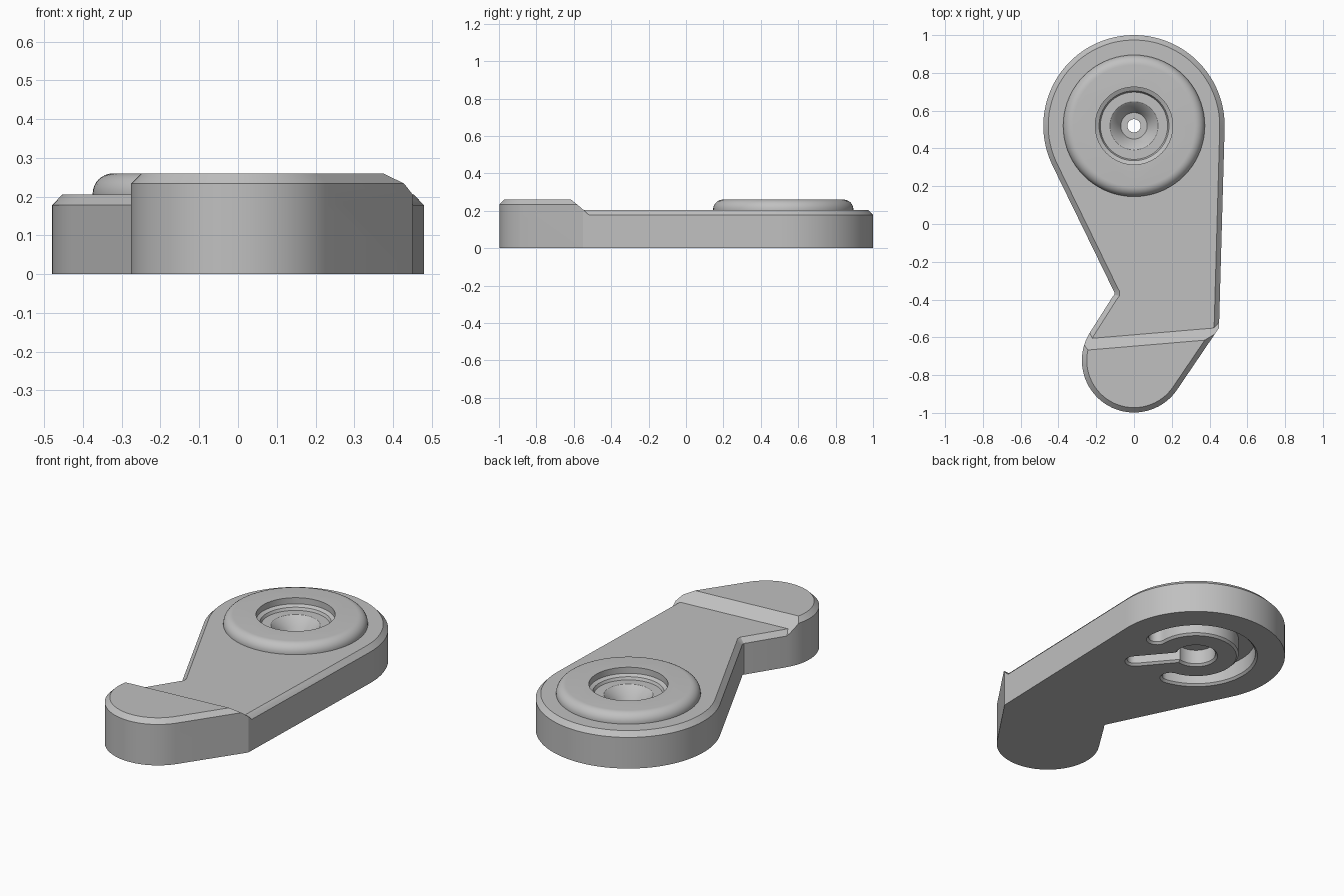
import bpy, bmesh
from math import sin, cos, pi, radians, atan2
from mathutils import Vector

cube = bpy.data.objects.get("Cube")
if cube:
    bpy.data.objects.remove(cube, do_unlink=True)

# Single grey material
grey = bpy.data.materials.new("plain_grey")
grey.use_nodes = True
colour = (0.53, 0.53, 0.53, 1)
grey.diffuse_color = colour
grey.node_tree.nodes["Principled BSDF"].inputs["Base Color"].default_value = colour

HUB = Vector((0, 0.52))
TOE = Vector((0, -0.722))


def arc(centre, r, start, end, n):
    """Points along an arc, angles in degrees."""
    angles = [radians(start + (end - start) * i / n) for i in range(n + 1)]
    return [Vector((centre[0] + r * cos(a), centre[1] + r * sin(a))) for a in angles]


def circle(r, n=72):
    return arc(HUB, r, 0, 360, n)[:-1]


def inset(points, d):
    """Mitred inward offset of a counter-clockwise outline."""
    result = []
    for i, p in enumerate(points):
        a = (p - points[i - 1]).normalized()
        b = (points[(i + 1) % len(points)] - p).normalized()
        na, nb = Vector((-a.y, a.x)), Vector((-b.y, b.x))
        result.append(p + (na + nb) * d / (1 + na.dot(nb)))
    return result


def stroke(path, r):
    """Round-ended outline of the given half width around a path."""
    def side(pts):
        out = []
        for i, p in enumerate(pts):
            t = pts[min(i + 1, len(pts) - 1)] - pts[max(i - 1, 0)]
            out.append(p + Vector((t.y, -t.x)).normalized() * r)
        t = pts[-1] - pts[-2]
        a = atan2(t.y, t.x) * 180 / pi
        return out + arc(pts[-1], r, a - 90, a + 90, 12)[1:-1]
    return side(path) + side(path[::-1])


def loft(name, rings):
    """Closed solid through (outline, height) rings, bottom to top."""
    bm = bmesh.new()
    loops = [[bm.verts.new((p.x, p.y, z)) for p in pts] for pts, z in rings]
    n = len(loops[0])
    for low, high in zip(loops, loops[1:]):
        for i in range(n):
            j = (i + 1) % n
            bm.faces.new((low[i], low[j], high[j], high[i]))
    bm.faces.new(loops[0][::-1])
    bm.faces.new(loops[-1])
    return finish(name, bm)


def finish(name, bm):
    bmesh.ops.recalc_face_normals(bm, faces=bm.faces)
    mesh = bpy.data.meshes.new(name)
    bm.to_mesh(mesh)
    bm.free()
    mesh.materials.append(grey)
    obj = bpy.data.objects.new(name, mesh)
    bpy.context.collection.objects.link(obj)
    return obj


def combine(target, other, operation):
    mod = target.modifiers.new(other.name, 'BOOLEAN')
    mod.object, mod.operation, mod.solver = other, operation, 'EXACT'
    bpy.context.view_layer.objects.active = target
    bpy.ops.object.modifier_apply(modifier=mod.name)
    bpy.data.objects.remove(other, do_unlink=True)


# Lever outline: round hub, notch on one side, round toe, corner on the other
outline = arc(HUB, 0.48, -2, 206, 60)
outline += [Vector(p) for p in ((-0.112, -0.345), (-0.104, -0.36),
                                (-0.104, -0.373), (-0.113, -0.385))]
outline += arc(TOE, 0.276, 148, 325, 40)
outline += [Vector((0.45, -0.55))]
rim = inset(outline, 0.026)

lever = loft("lever_body", [(outline, 0), (outline, 0.178), (rim, 0.205)])

# Raised toe, cut off by a sloping ramp
toe = loft("raised_toe", [(outline, 0), (outline, 0.234), (rim, 0.26)])
bm = bmesh.new()
bm.from_mesh(toe.data)
cut = bmesh.ops.bisect_plane(bm, geom=bm.verts[:] + bm.edges[:] + bm.faces[:],
                             plane_co=(-0.22, -0.605, 0.205),
                             plane_no=(-0.084, 0.996, 1.09), clear_outer=True)
edges = [e for e in cut["geom_cut"] if isinstance(e, bmesh.types.BMEdge)]
bmesh.ops.contextual_create(bm, geom=edges)
bmesh.ops.recalc_face_normals(bm, faces=bm.faces)
bm.to_mesh(toe.data)
bm.free()
combine(lever, toe, 'UNION')

# Round boss with a rolled edge
roll = [(circle(0.322 + 0.053 * cos(a)), 0.208 + 0.052 * sin(a))
        for a in [i * pi / 16 for i in range(9)]]
combine(lever, loft("round_boss", [(circle(0.375), 0.12)] + roll), 'UNION')

# Stepped recess and through hole in the boss
combine(lever, loft("recess", [
    (circle(0.035), -0.1), (circle(0.035), 0.125), (circle(0.07), 0.125),
    (circle(0.085), 0.15), (circle(0.122), 0.196), (circle(0.128), 0.2),
    (circle(0.178), 0.2), (circle(0.185), 0.215), (circle(0.205), 0.225),
    (circle(0.205), 0.3)]), 'DIFFERENCE')


# Underside grooves with a small chamfer at the mouth
def groove(name, shape, r, depth):
    combine(lever, loft(name, [(shape(r + 0.012), -0.02), (shape(r + 0.012), 0),
                               (shape(r), 0.012), (shape(r), depth)]), 'DIFFERENCE')


AXIS = -50
ring_path = arc(HUB, 0.275, AXIS + 50, AXIS + 310, 60)
slot_path = [HUB, HUB + Vector((cos(radians(AXIS)), sin(radians(AXIS)))) * 0.335]
groove("ring_groove", lambda r: stroke(ring_path, r), 0.045, 0.1)
groove("slot_groove", lambda r: stroke(slot_path, r), 0.042, 0.095)
groove("hub_groove", circle, 0.105, 0.0953)

# Smooth curves, sharp edges
bpy.ops.object.select_all(action='DESELECT')
lever.select_set(True)
bpy.context.view_layer.objects.active = lever
bpy.ops.object.shade_smooth_by_angle(angle=radians(25))
